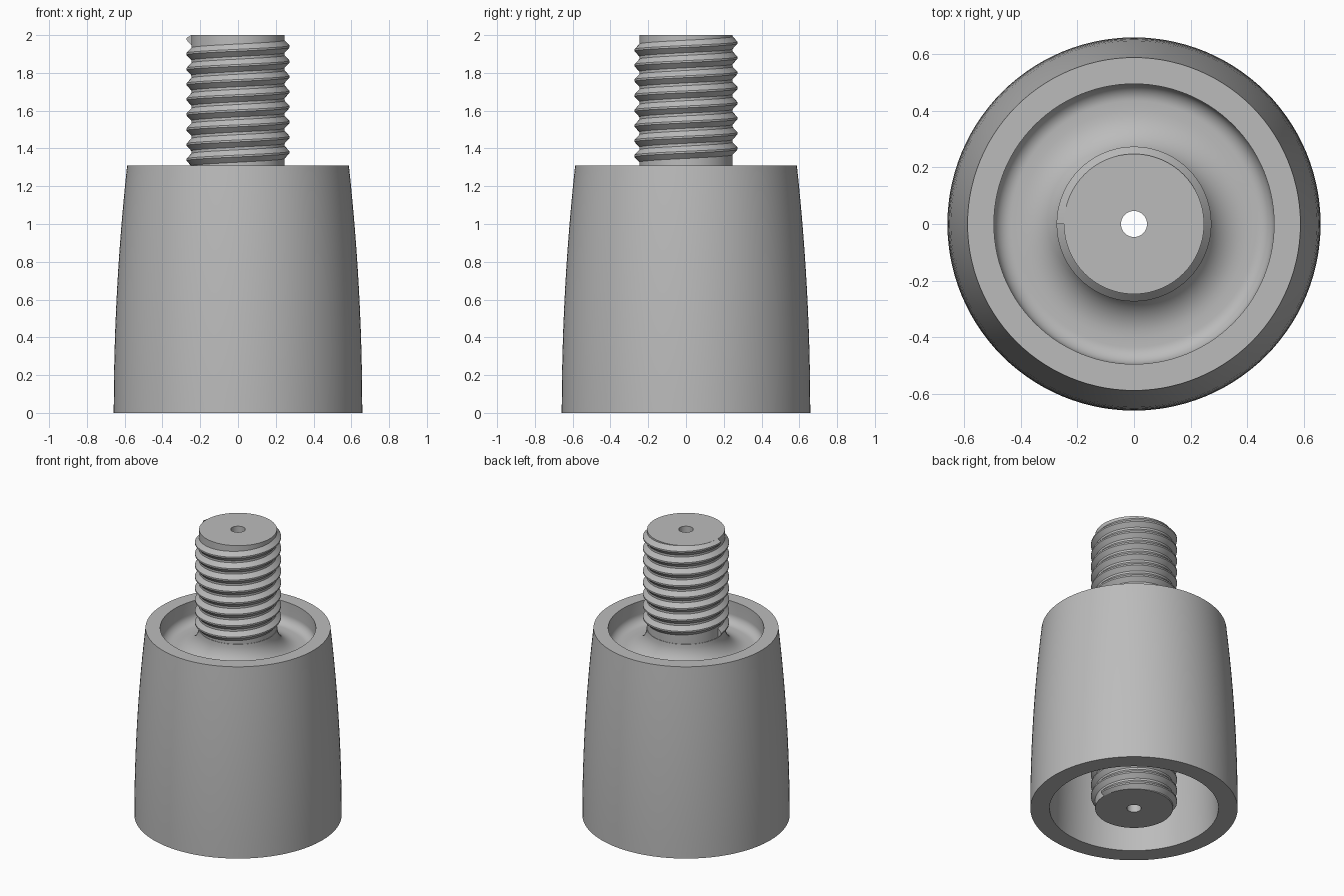
import bpy, bmesh, math
from math import sin, cos, pi

if "Cube" in bpy.data.objects:
    bpy.data.objects.remove(bpy.data.objects["Cube"])

grey = bpy.data.materials.new("plain grey")
grey.diffuse_color = (0.5, 0.5, 0.5, 1)
grey.use_nodes = True
grey.node_tree.nodes["Principled BSDF"].inputs["Base Color"].default_value = grey.diffuse_color

SEG = 112
CORE_R, CREST_R, BORE_R = 0.247, 0.273, 0.046
PITCH, TURNS = 0.08, 8


def make_object(name, bm, angle=30):
    bmesh.ops.recalc_face_normals(bm, faces=bm.faces)
    mesh = bpy.data.meshes.new(name)
    bm.to_mesh(mesh)
    bm.free()
    mesh.materials.append(grey)
    obj = bpy.data.objects.new(name, mesh)
    bpy.context.collection.objects.link(obj)
    bpy.ops.object.select_all(action='DESELECT')
    obj.select_set(True)
    bpy.context.view_layer.objects.active = obj
    bpy.ops.object.shade_smooth_by_angle(angle=math.radians(angle))
    return obj


def bridge(bm, a, b):
    n = len(a)
    for i in range(n):
        bm.faces.new((a[i], a[(i + 1) % n], b[(i + 1) % n], b[i]))


def lathe(name, profile):
    """Revolve a closed (radius, height) loop around z."""
    bm = bmesh.new()
    rings = []
    for k in range(SEG):
        t = 2 * pi * k / SEG
        rings.append([bm.verts.new((r * cos(t), r * sin(t), z)) for r, z in profile])
    for k in range(SEG):
        bridge(bm, rings[k], rings[(k + 1) % SEG])
    return make_object(name, bm)


def arc(cx, cz, radius, a0, a1, n=10):
    return [(cx + radius * cos(math.radians(a0 + (a1 - a0) * i / n)),
             cz + radius * sin(math.radians(a0 + (a1 - a0) * i / n))) for i in range(n + 1)]


# Bell-shaped body: curved outside, deep cavity below, filleted groove on top
outer = [(0.658 - 0.071 * (i / 12) ** 2, 1.31 * i / 12) for i in range(13)]
top_groove = ([(0.494, 1.31)] + arc(0.434, 1.22, 0.06, 0, -90)
              + arc(0.40, 1.31, 0.15, 270, 180))
cavity = (arc(0.40, 0.69, 0.15, 180, 90)
          + arc(0.46, 0.78, 0.06, 90, 0) + [(0.536, 0)])
lathe("bell_body", outer + top_groove + [(0.22, 1.31), (0.22, 0.69)] + cavity)

# Stud core with a bore through its whole length
lathe("stud_core", [(BORE_R, 0), (CORE_R, 0), (CORE_R, 2), (BORE_R, 2)])


# Helical thread ridge, the lower one being the upper one turned end for end
def thread(name, flip):
    bm = bmesh.new()
    section = [(CORE_R - 0.01, -0.036), (CORE_R, -0.033), (CREST_R, -0.005),
               (CREST_R, 0.005), (CORE_R, 0.033), (CORE_R - 0.01, 0.036)]
    steps = 72 * TURNS
    rings = []
    for k in range(steps + 1):
        t = pi + 2 * pi * TURNS * k / steps
        base = 1.98 - PITCH * TURNS * (1 - k / steps)
        ring = []
        for r, dz in section:
            x, y, z = r * cos(t), r * sin(t), min(base + dz, 2.0)
            ring.append(bm.verts.new((-x, y, 2 - z) if flip else (x, y, z)))
        rings.append(ring)
    for a, b in zip(rings, rings[1:]):
        bridge(bm, a, b)
    bm.faces.new(rings[0])
    bm.faces.new(rings[-1])
    make_object(name, bm)


thread("upper_thread", False)
thread("lower_thread", True)
